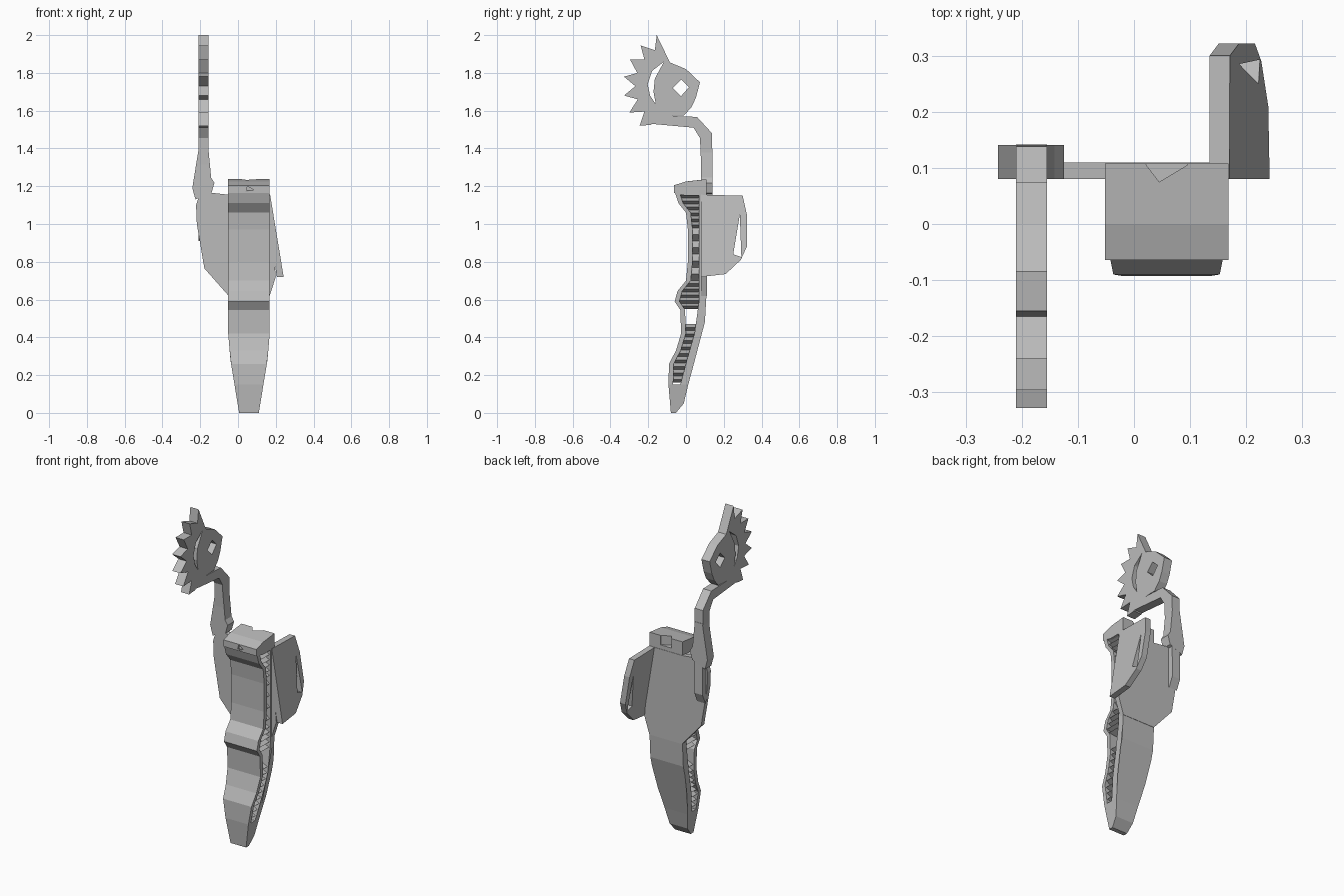
import bpy, bmesh
from mathutils import Vector

if "Cube" in bpy.data.objects:
    bpy.data.objects.remove(bpy.data.objects["Cube"])

grey = bpy.data.materials.new("plain_grey")
grey.use_nodes = True
grey.diffuse_color = (0.5, 0.5, 0.5, 1)
grey.node_tree.nodes["Principled BSDF"].inputs["Base Color"].default_value = grey.diffuse_color

MID = 0.058  # centre line of the column


def finish(name, bm):
    bmesh.ops.recalc_face_normals(bm, faces=bm.faces)
    mesh = bpy.data.meshes.new(name)
    bm.to_mesh(mesh)
    bm.free()
    mesh.materials.append(grey)
    obj = bpy.data.objects.new(name, mesh)
    bpy.context.collection.objects.link(obj)
    return obj


def prism(name, outline, axis, low, high, warp=None):
    """Extrude a flat outline along an axis, then optionally move each vertex."""
    bm = bmesh.new()
    rings = []
    for d in (low, high):
        ring = []
        for a, b in outline:
            co = {"x": (d, a, b), "y": (a, d, b), "z": (a, b, d)}[axis]
            ring.append(bm.verts.new(co))
        rings.append(ring)
        bm.faces.new(ring)
    n = len(outline)
    for i in range(n):
        j = (i + 1) % n
        bm.faces.new((rings[0][i], rings[0][j], rings[1][j], rings[1][i]))
    if warp:
        for v in bm.verts:
            v.co = warp(v.co)
    return finish(name, bm)


def cut(obj, cutter):
    """Subtract a cutter, apply it and throw the cutter away."""
    cutter.hide_render = True
    mod = obj.modifiers.new("cut", "BOOLEAN")
    mod.operation = "DIFFERENCE"
    mod.solver = "EXACT"
    mod.object = cutter
    bpy.context.view_layer.objects.active = obj
    bpy.ops.object.modifier_apply(modifier=mod.name)
    bpy.data.objects.remove(cutter)


def follow(line, z):
    """Depth of a top-to-bottom line at a height."""
    for (y1, z1), (y2, z2) in zip(line, line[1:]):
        if z2 <= z <= z1:
            return y1 + (y2 - y1) * (z1 - z) / (z1 - z2)
    return line[-1][0]


def half_width(z):
    return follow([(0.11, 2), (0.11, 0.42), (0.098, 0.28), (0.052, 0)], z)


def taper(co):
    return Vector((MID + co.x * half_width(co.z), co.y, co.z))


# Column: wavy front shell, straight back slab, solid toe
front = [(-0.063, 1.18), (-0.04, 1.11), (0, 1.06), (0.01, 0.97), (0.01, 0.8),
         (0, 0.7), (-0.045, 0.645), (-0.06, 0.59), (-0.03, 0.545), (-0.026, 0.42),
         (-0.053, 0.33), (-0.09, 0.26), (-0.093, 0.15)]
inner = [(0.07, 1.18), (0.07, 0.6), (0.045, 0.42), (0.005, 0.28), (-0.03, 0.15)]
back = [(0.108, 1.18), (0.108, 0.62), (0.1, 0.48), (0.084, 0.42), (0.047, 0.28), (0.012, 0.15)]
prism("front_shell", front + [(y + 0.025, z) for y, z in reversed(front)], "x", -1, 1, taper)
prism("back_slab", inner + back[::-1], "x", -1, 1, taper)
prism("toe", [(-0.093, 0.15), (-0.08, 0), (-0.053, 0), (-0.012, 0.05), (0.012, 0.15)],
      "x", -1, 1, taper)


# Toothed core: the sides zigzag between shell and slab
def toothed_core(name, low, high, teeth):
    bm = bmesh.new()
    old = None
    for i in range(2 * teeth + 1):
        z = low + (high - low) * i / (2 * teeth)
        w = half_width(z) - (0.006 if i % 2 else 0.045)
        y1 = follow(front, z) + 0.02
        y2 = max(follow(inner, z) + 0.005, y1 + 0.01)
        ring = [bm.verts.new((MID + s * w, y, z))
                for s, y in ((-1, y1), (1, y1), (1, y2), (-1, y2))]
        if old:
            for k in range(4):
                m = (k + 1) % 4
                bm.faces.new((old[k], old[m], ring[m], ring[k]))
        else:
            bm.faces.new(ring)
        old = ring
    bm.faces.new(old)
    finish(name, bm)


toothed_core("lower_teeth", 0.16, 0.47, 9)
toothed_core("waist_teeth", 0.55, 0.7, 5)
toothed_core("middle_teeth", 0.7, 0.98, 4)
toothed_core("upper_teeth", 0.98, 1.17, 6)

# Cap with a notch behind and a small hollow in front
cap = prism("cap", [(-0.064, 1.165), (-0.064, 1.205), (0, 1.225), (0.108, 1.237),
                    (0.108, 1.15), (0, 1.15)], "x", MID - 0.11, MID + 0.11)
cut(cap, prism("notch", [(0.02, 0.12), (0.022, 0.105), (0.045, 0.075), (0.095, 0.105),
                         (0.1, 0.12)], "z", 1.17, 1.3))
cut(cap, prism("hollow", [(0.04, 1.17), (0.085, 1.18), (0.05, 1.2)], "y", -0.1, -0.03))

# Flat back plate
prism("back_plate", [(-0.05, 0.62), (-0.178, 0.765), (-0.218, 1), (-0.222, 1.1),
                     (-0.2, 1.17), (-0.14, 1.165), (-0.05, 1.155), (0.165, 1.155),
                     (0.2, 0.72), (0.168, 0.62)], "y", 0.08, 0.11)


# Leaning wing with a narrow slot
def lean(co):
    return Vector((co.x + 0.152 + (1.155 - co.z) * 0.165, co.y, co.z))


wing = prism("wing", [(0.08, 1.155), (0.3, 1.15), (0.322, 1.05), (0.322, 0.88),
                      (0.29, 0.81), (0.21, 0.735), (0.08, 0.72)], "x", -0.018, 0.018, lean)
cut(wing, prism("slot", [(0.285, 1.05), (0.25, 0.84), (0.293, 0.825)], "x", -0.1, 0.1, lean))

# Bent arm and its collar
L, R = -0.21, -0.155
prism("arm", [(-0.18, 1.575), (0.058, 1.567), (0.138, 1.48), (0.142, 0.97), (0.115, 0.91),
              (0.085, 0.95), (0.085, 1.2), (0.074, 1.455), (0.04, 1.51), (-0.18, 1.53)],
      "x", L, R)
prism("collar", [(-0.208, 1.4), (-0.157, 1.4), (-0.142, 1.245), (-0.125, 1.218),
                 (-0.14, 1.165), (-0.225, 1.13), (-0.242, 1.19)], "y", 0.08, 0.141)

# Spiked head with an eye and a crescent opening
crest = [(-0.155, 2), (-0.165, 1.92), (-0.24, 1.945), (-0.22, 1.87), (-0.296, 1.87),
         (-0.258, 1.8), (-0.328, 1.78), (-0.268, 1.73), (-0.328, 1.68), (-0.255, 1.66),
         (-0.3, 1.59), (-0.22, 1.595), (-0.245, 1.52), (-0.185, 1.525), (-0.165, 1.57)]
face = [(-0.01, 1.575), (0.03, 1.62), (0.053, 1.67), (0.074, 1.75), (0, 1.82), (-0.085, 1.855)]
head = prism("head", crest + face, "x", L, R)
cut(head, prism("eye", [(-0.026, 1.765), (0.016, 1.725), (-0.026, 1.677), (-0.07, 1.72)],
                "x", -0.3, 0))
cut(head, prism("crescent", [(-0.116, 1.86), (-0.18, 1.81), (-0.203, 1.74), (-0.19, 1.68),
                             (-0.16, 1.635), (-0.172, 1.7), (-0.165, 1.77)], "x", -0.3, 0))
